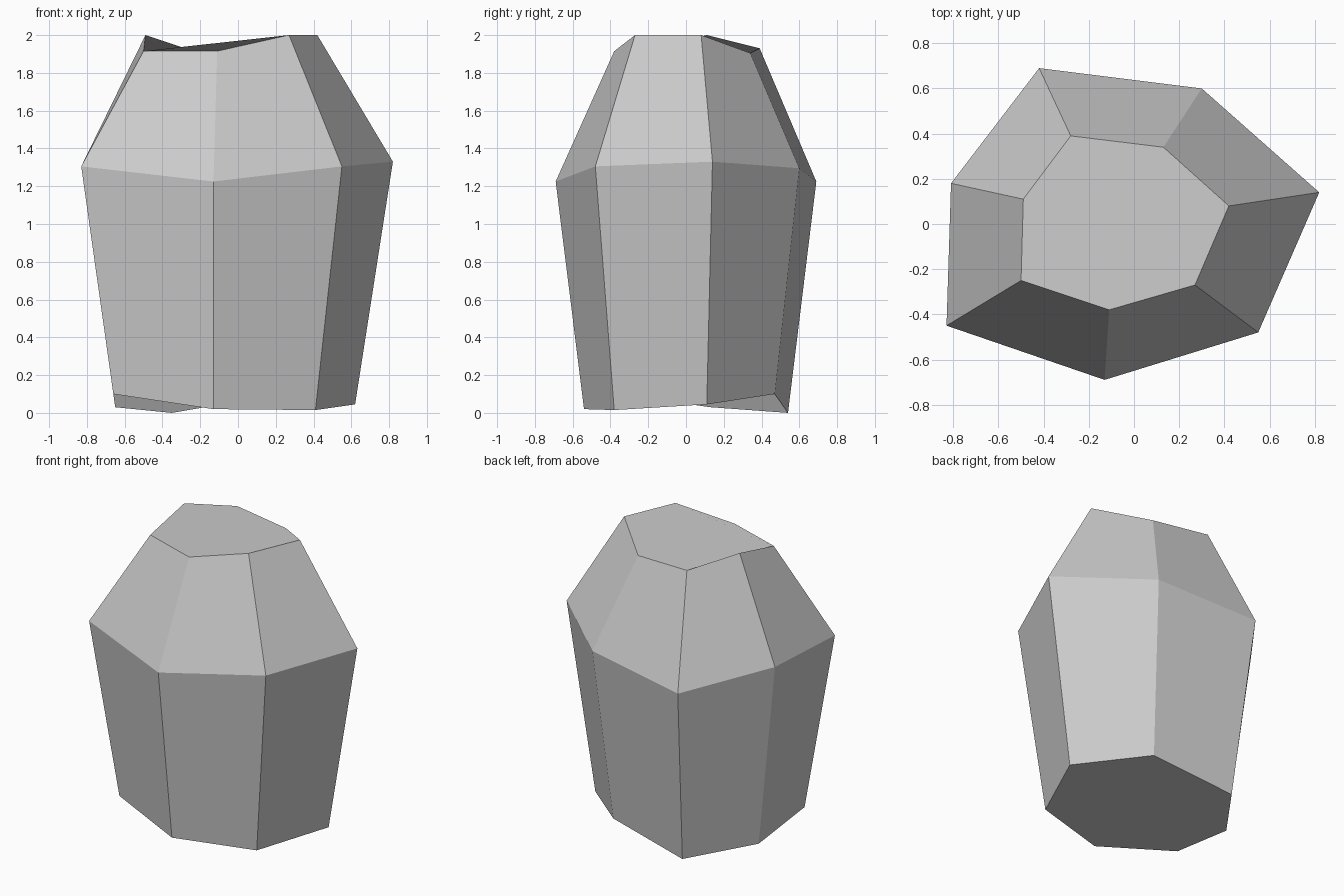
import bpy, bmesh

if "Cube" in bpy.data.objects:
    bpy.data.objects.remove(bpy.data.objects["Cube"])

# Seven-sided irregular stone: three rings, listed clockwise from the back left
rings = [
    # foot
    [(-.35, .54, 0), (.23, .47, .10), (.62, .11, .045), (.41, -.38, .015),
     (-.13, -.54, .02), (-.66, -.36, .10), (-.65, .13, .03)],
    # widest ring
    [(-.42, .69, 1.225), (.30, .60, 1.295), (.82, .14, 1.33), (.55, -.48, 1.305),
     (-.13, -.69, 1.225), (-.83, -.45, 1.305), (-.81, .18, 1.32)],
    # flat top rim
    [(-.28, .39, 1.93), (.13, .34, 1.905), (.42, .08, 2.0), (.27, -.27, 2.0),
     (-.11, -.38, 1.915), (-.50, -.25, 1.915), (-.49, .11, 2.0)],
]

bm = bmesh.new()
loops = [[bm.verts.new(p) for p in ring] for ring in rings]

# Side bands between neighbouring rings
for low, high in zip(loops, loops[1:]):
    for i in range(7):
        j = (i + 1) % 7
        bm.faces.new((low[i], high[i], high[j], low[j]))

# Bottom and top caps
bm.faces.new(loops[0])
bm.faces.new(loops[-1][::-1])
bmesh.ops.recalc_face_normals(bm, faces=bm.faces)

mesh = bpy.data.meshes.new("faceted_stone")
bm.to_mesh(mesh)
bm.free()
stone = bpy.data.objects.new("faceted_stone", mesh)
bpy.context.collection.objects.link(stone)
